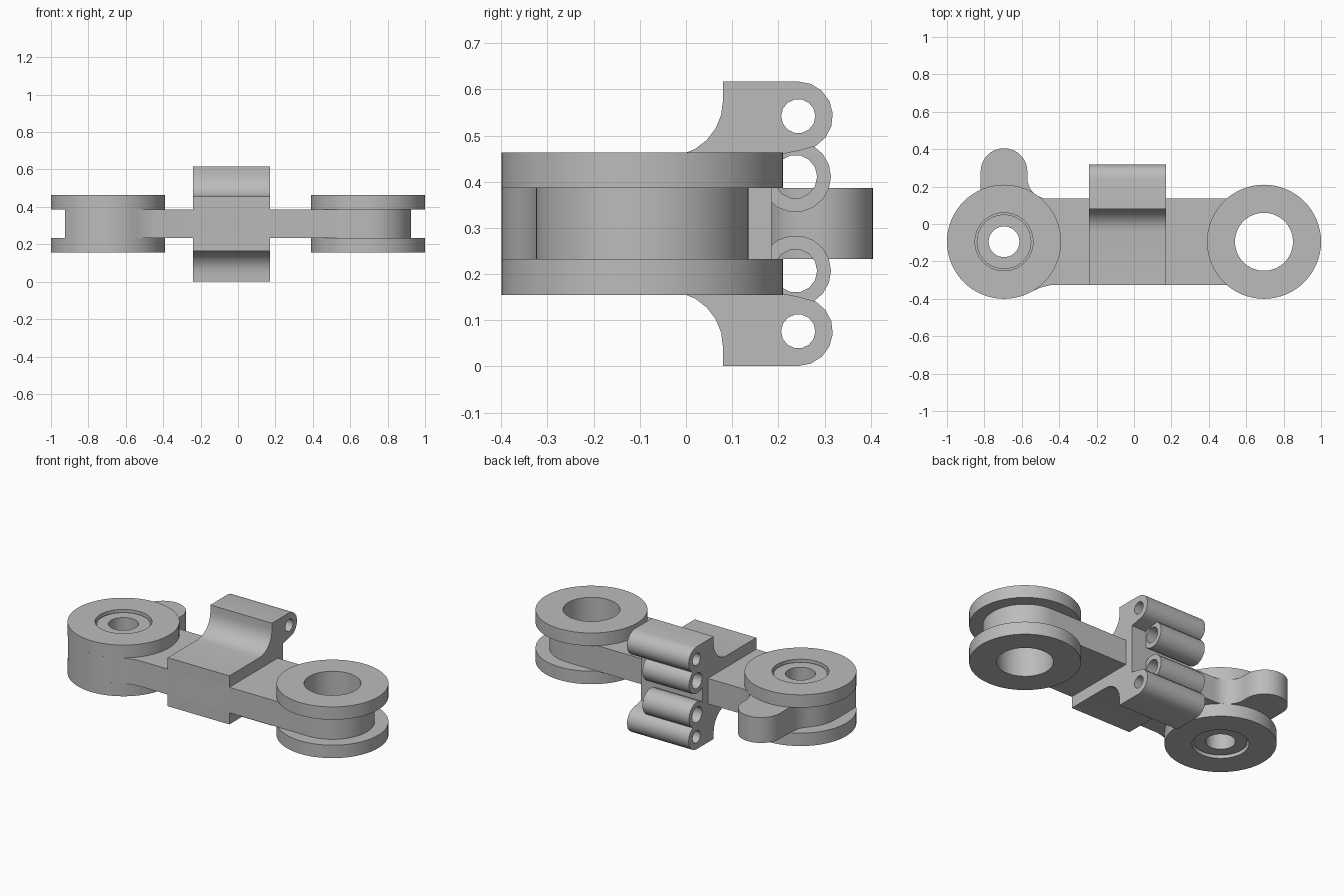
import bpy, bmesh
from math import cos, sin, radians, pi

if "Cube" in bpy.data.objects:
    bpy.data.objects.remove(bpy.data.objects["Cube"])

steel = bpy.data.materials.new("plain_grey")
steel.use_nodes = True
GREY = (0.5, 0.5, 0.5, 1)
steel.diffuse_color = GREY
steel.node_tree.nodes["Principled BSDF"].inputs["Base Color"].default_value = GREY

MID = 0.309            # height of the symmetry plane
PX, PY = 0.695, -0.095  # pivot position
X0, X1 = -0.24, 0.17   # hinge block ends


def arc(cx, cy, r, a0, a1, n=12):
    """Points on an arc, angles in degrees."""
    angles = [radians(a0 + (a1 - a0) * i / n) for i in range(n + 1)]
    return [(cx + r * cos(a), cy + r * sin(a)) for a in angles]


def circle(cx, cy, r, n=64):
    return arc(cx, cy, r, 0, 360, n)[:-1]


def prism(name, outline, lo, hi, axis="Z"):
    """Extrude an outline along z (points are x, y) or x (points are y, z)."""
    bm = bmesh.new()
    place = (lambda p, q: (p, q, lo)) if axis == "Z" else (lambda p, q: (lo, p, q))
    face = bm.faces.new([bm.verts.new(place(p, q)) for p, q in outline])
    moved = bmesh.ops.extrude_face_region(bm, geom=[face])["geom"]
    step = (0, 0, hi - lo) if axis == "Z" else (hi - lo, 0, 0)
    bmesh.ops.translate(bm, vec=step,
                        verts=[v for v in moved if isinstance(v, bmesh.types.BMVert)])
    bmesh.ops.recalc_face_normals(bm, faces=bm.faces)
    mesh = bpy.data.meshes.new(name)
    bm.to_mesh(mesh)
    bm.free()
    mesh.materials.append(steel)
    obj = bpy.data.objects.new(name, mesh)
    bpy.context.collection.objects.link(obj)
    return obj


def finish(obj, holes=(), axis="Z"):
    """Bore the holes, then shade smooth while keeping edges sharp."""
    for hole in holes:
        cutter = prism("bore_cutter", hole, -2, 2, axis)
        cutter.hide_render = True
        mod = obj.modifiers.new("bore", "BOOLEAN")
        mod.operation, mod.solver, mod.object = "DIFFERENCE", "EXACT", cutter
        bpy.context.view_layer.update()
        cut = bpy.data.meshes.new_from_object(
            obj.evaluated_get(bpy.context.evaluated_depsgraph_get()))
        obj.modifiers.clear()
        obj.data = cut
        bpy.data.objects.remove(cutter)
    bpy.ops.object.select_all(action="DESELECT")
    bpy.context.view_layer.objects.active = obj
    obj.select_set(True)
    bpy.ops.object.shade_smooth_by_angle(angle=radians(35))


# Link plate: rounded at one end, cam with a rear lobe at the other
plate = arc(PX, PY, 0.23, -90, 90, 32)
plate += arc(-0.46, 0.245, 0.11, 270, 180, 8)
plate += arc(-PX, 0.28, 0.125, 0, 180, 20)
plate += [(-0.82, 0.17), (-0.83, 0.11)]
plate += arc(-PX, PY, 0.23, 135, 180, 8)
plate += arc(-PX, PY, 0.305, 221, 300, 16)
plate += [(-0.5, -0.34), (-0.44, -0.325)]
finish(prism("link_plate", plate, 0.233, 0.386),
       [circle(PX, PY, 0.155), circle(-PX, PY, 0.146)])

# Flanges above and below the plate at both pivots
for end, x in (("left", PX), ("right", -PX)):
    for level, lo, hi in (("lower", 0.155, 0.233), ("upper", 0.386, 0.463)):
        finish(prism(f"{level}_flange_{end}", circle(x, PY, 0.305), lo, hi),
               [circle(x, PY, 0.155)])

# Bushing set slightly below the flange faces
finish(prism("bushing", circle(-PX, PY, 0.146), 0.17, 0.448),
       [circle(-PX, PY, 0.082)])

# Hinge block with curved arms ending in bored knuckles
half = [(-0.325, 0.455)]
half += arc(-0.04, 0.575, 0.12, -90, 0, 6)
half += [(0.08, 0.617)]
half += arc(0.243, 0.542, 0.075, 90, -60, 7)
half += [(0.243, 0.467), (0.185, 0.455)]
block = half + [(y, 2 * MID - z) for y, z in reversed(half)]
outer_bores = [circle(0.243, z, 0.037, 14) for z in (0.542, 2 * MID - 0.542)]
finish(prism("hinge_block", block, X0, X1, "X"), outer_bores, "X")

# Inner knuckles, shorter than the block at one end
for level, z in (("upper", 0.411), ("lower", 2 * MID - 0.411)):
    finish(prism(f"{level}_inner_knuckle", circle(0.237, z, 0.077, 18), X0, X1 - 0.1, "X"),
           [circle(0.237, z, 0.047, 14)], "X")
